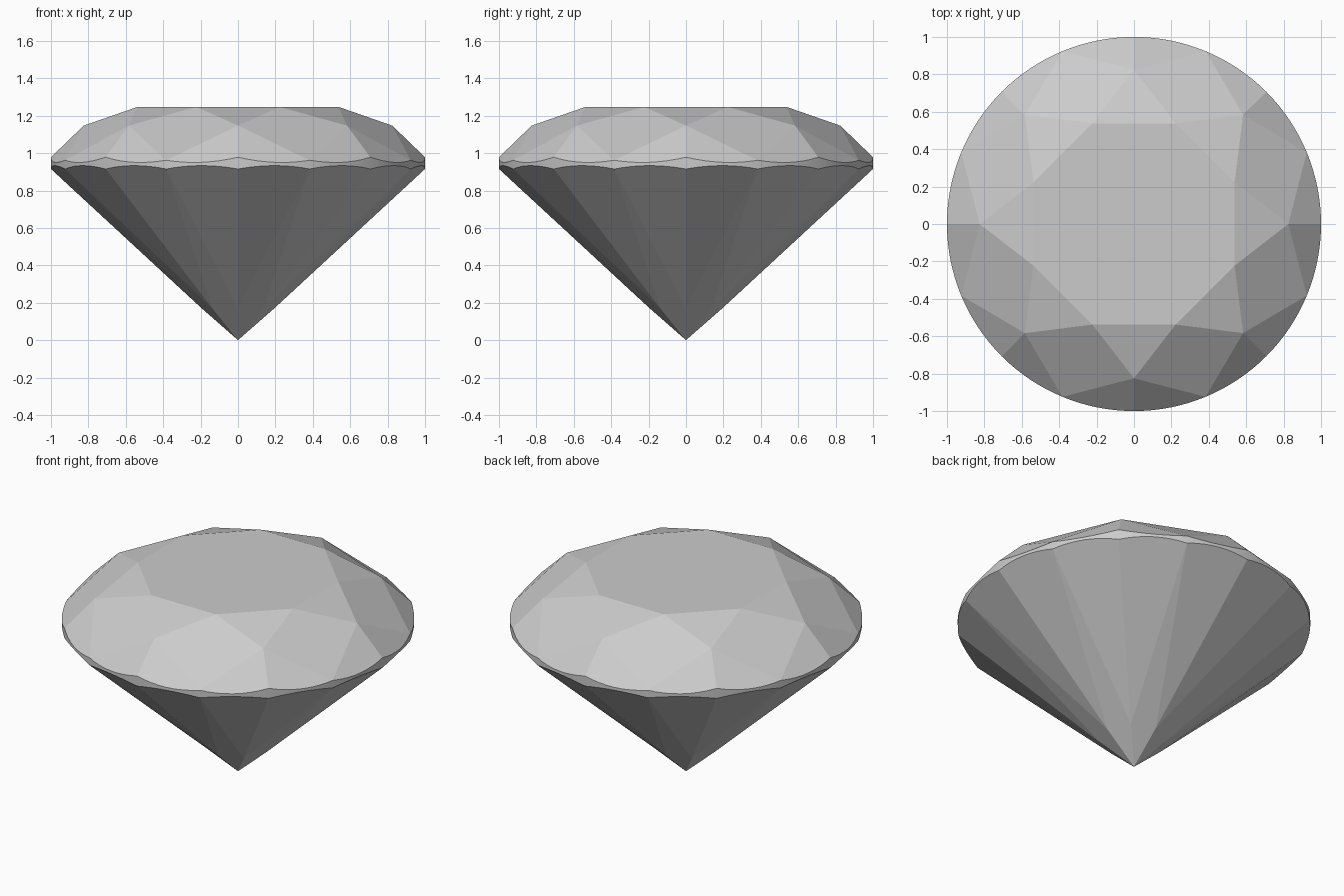
import bpy, bmesh
from math import radians, cos, sin
from mathutils import Vector
from mathutils.geometry import normal

cube = bpy.data.objects.get("Cube")
if cube:
    bpy.data.objects.remove(cube)

FOLD = 8                  # symmetry of the cut
STEPS = 8                 # girdle points per half facet
STEP = 360 / FOLD
HALF = STEP / 2
TABLE_Z = 1.247


def polar(radius, angle, z):
    a = radians(angle)
    return Vector((radius * cos(a), radius * sin(a), z))


def scallop(a, b, tip):
    """Arc where the plane through a, b and tip meets the girdle cylinder."""
    n = normal((a, b, tip))
    start = a.xy.to_3d()
    end = b.xy.to_3d()
    arc = []
    for i in range(STEPS + 1):
        p = start.lerp(end, i / STEPS).normalized()
        swing = start.angle(end) * i / STEPS
        p = (start * sin(start.angle(end) - swing) + end * sin(swing)) / sin(start.angle(end))
        p.z = a.z - (n.x * (p.x - a.x) + n.y * (p.y - a.y)) / n.z
        arc.append(p)
    return arc


bm = bmesh.new()


def face(points, smooth=False):
    f = bm.faces.new([bm.verts.new(p) for p in points])
    f.smooth = smooth


# table
face([polar(0.582, HALF + STEP * k, TABLE_Z) for k in range(FOLD)])

culet = Vector((0, 0, 0))
for k in range(FOLD):
    mid = STEP * k
    # key points of one sector, main facets are centred on mid + HALF
    table_a, table_b = (polar(0.582, mid + s * HALF, TABLE_Z) for s in (-1, 1))
    star, next_star = (polar(0.825, mid + d, 1.147) for d in (0, STEP))
    low, next_low = (polar(0.193, mid + d, 0.169) for d in (0, STEP))

    # star facet, kite facet and pavilion main facet
    face([table_a, star, table_b])
    face([star, polar(1, mid + HALF, 0.962), next_star, table_b])
    face([low, culet, next_low, polar(1, mid + HALF, 0.915)])

    # upper and lower half facets with the girdle strip between them
    for side in (-1, 1):
        upper = scallop(polar(1, mid, 0.978), polar(1, mid + side * HALF, 0.962), star)
        lower = scallop(polar(1, mid, 0.915), polar(1, mid + side * HALF, 0.915), low)
        face([star] + upper)
        face([low] + lower)
        for i in range(STEPS):
            face([upper[i], upper[i + 1], lower[i + 1], lower[i]], smooth=True)

bmesh.ops.remove_doubles(bm, verts=bm.verts, dist=0.0005)
bmesh.ops.recalc_face_normals(bm, faces=bm.faces)

mesh = bpy.data.meshes.new("gemstone")
bm.to_mesh(mesh)
bm.free()

grey = bpy.data.materials.new("stone_grey")
grey.use_nodes = True
colour = (0.6, 0.6, 0.6, 1)
grey.diffuse_color = colour
grey.node_tree.nodes["Principled BSDF"].inputs["Base Color"].default_value = colour
mesh.materials.append(grey)

gem = bpy.data.objects.new("gemstone", mesh)
bpy.context.collection.objects.link(gem)
